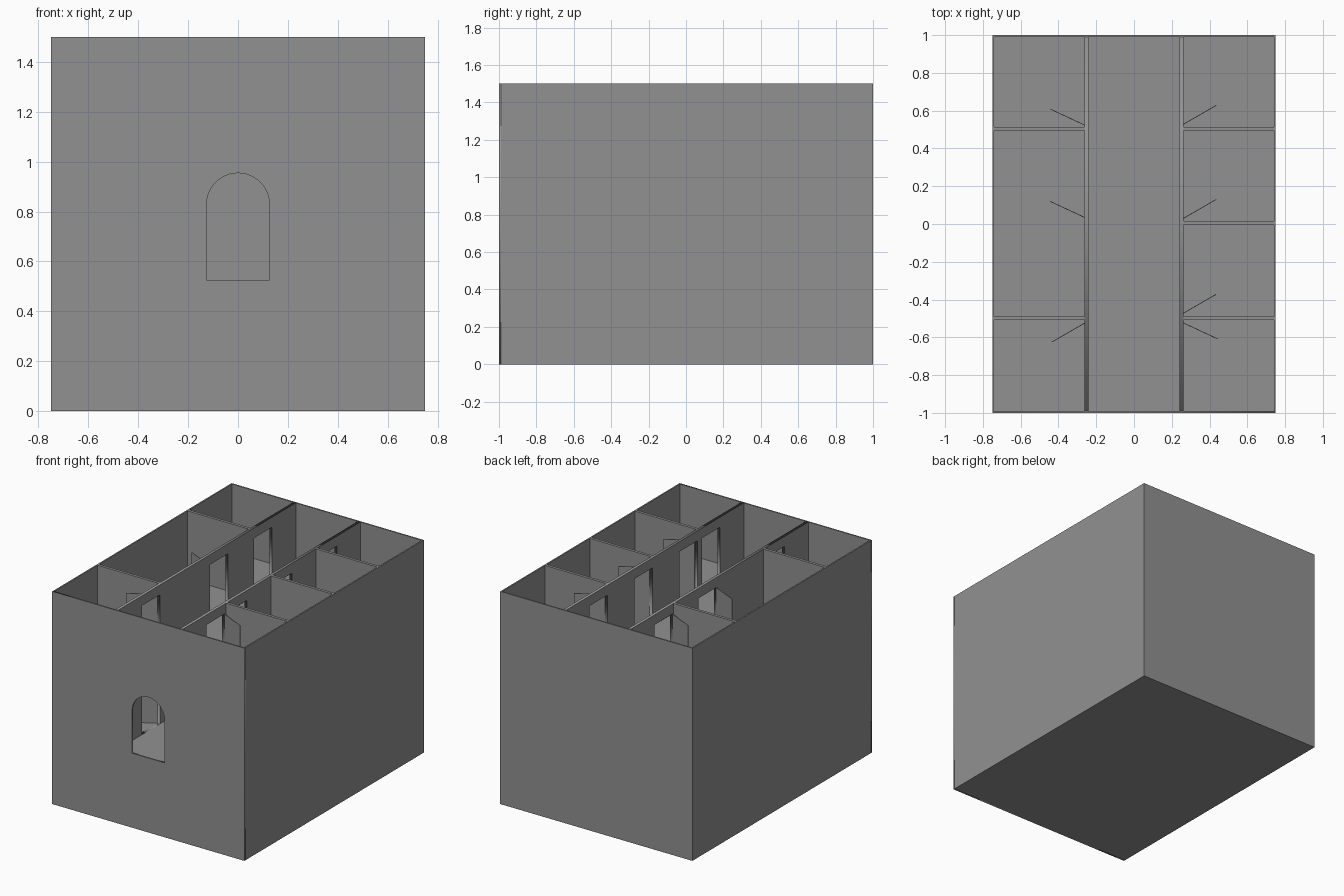
import bpy, math
from mathutils import Matrix

cube = bpy.data.objects.get("Cube")
if cube:
    bpy.data.objects.remove(cube, do_unlink=True)

# Single plaster colour
plaster = bpy.data.materials.new("grey_plaster")
plaster.use_nodes = True
GREY = (0.285, 0.283, 0.29, 1)
plaster.diffuse_color = GREY
plaster.node_tree.nodes["Principled BSDF"].inputs["Base Color"].default_value = GREY

HALF_X, HALF_Y, TOP = 0.75, 1.0, 1.5
OUTER, INNER = 0.01, 0.02          # wall thicknesses
STOREY, SLAB = 0.5, 0.02
CORRIDOR = 0.252                   # corridor wall centre line
DOOR_W, DOOR_H = 0.2, 0.41
FLOORS = [i * STOREY + SLAB for i in range(3)]


def finish(name, mesh):
    mesh.materials.clear()
    mesh.materials.append(plaster)
    obj = bpy.data.objects.new(name, mesh)
    bpy.context.collection.objects.link(obj)
    return obj


def box(name, x0, x1, y0, y1, z0, z1, matrix=Matrix()):
    corners = [(x, y, z) for x in (x0, x1) for y in (y0, y1) for z in (z0, z1)]
    faces = [(0, 1, 3, 2), (4, 6, 7, 5), (0, 4, 5, 1),
             (2, 3, 7, 6), (0, 2, 6, 4), (1, 5, 7, 3)]
    mesh = bpy.data.meshes.new(name)
    mesh.from_pydata([matrix @ Matrix.Translation(c).translation for c in corners], [], faces)
    return finish(name, mesh)


def rect(u0, u1, z0, z1):
    return [(u0, z0), (u1, z0), (u1, z1), (u0, z1)]


def panel(name, outlines, thickness, matrix):
    """Upright wall: first outline is the border, the others are openings."""
    curve = bpy.data.curves.new(name, "CURVE")
    curve.dimensions = "2D"
    curve.fill_mode = "BOTH"
    curve.extrude = thickness / 2
    for outline in outlines:
        spline = curve.splines.new("POLY")
        spline.points.add(len(outline) - 1)
        for point, (u, v) in zip(spline.points, outline):
            point.co = (u, v, 0, 1)
        spline.use_cyclic_u = True
    helper = bpy.data.objects.new(name + "_outline", curve)
    bpy.context.collection.objects.link(helper)
    bpy.context.view_layer.update()
    graph = bpy.context.evaluated_depsgraph_get()
    mesh = bpy.data.meshes.new_from_object(helper.evaluated_get(graph))
    bpy.data.objects.remove(helper, do_unlink=True)
    mesh.transform(matrix)
    return finish(name, mesh)


UPRIGHT = Matrix.Rotation(math.pi / 2, 4, "X")
LENGTHWISE = Matrix.Rotation(math.pi / 2, 4, "Z") @ UPRIGHT

# Front wall with arched entrance on the middle storey
radius, spring, sill = 0.126, 0.828, 0.525
arch = [(-radius, sill), (radius, sill)]
arch += [(radius * math.cos(math.pi * i / 24), spring + radius * math.sin(math.pi * i / 24))
         for i in range(25)]
panel("front_wall", [rect(-HALF_X, HALF_X, 0, TOP), arch], OUTER,
      Matrix.Translation((0, -HALF_Y + OUTER / 2, 0)) @ UPRIGHT)

# Remaining outer walls
box("back_wall", -HALF_X, HALF_X, HALF_Y - OUTER, HALF_Y, 0, TOP)
for side, label in ((1, "left"), (-1, "right")):
    x0, x1 = sorted((side * HALF_X, side * (HALF_X - OUTER)))
    box(label + "_outer_wall", x0, x1, -HALF_Y + OUTER, HALF_Y - OUTER, 0, TOP)

# Floor slabs
for i, z in enumerate(FLOORS):
    box(f"floor_slab_{i + 1}", -HALF_X + OUTER, HALF_X - OUTER,
        -HALF_Y + OUTER, HALF_Y - OUTER, z - SLAB, z)

# Per side: partition positions, and doors as (hinge y, direction along y, swing angle)
layout = {
    "left": (1, [0.504, 0.005, -0.499],
             [(0.528, 1, 30), (0.03, 1, 30), (-0.472, 1, 30), (-0.524, -1, 25)]),
    "right": (-1, [0.504, -0.499],
              [(0.524, 1, 25), (0.035, 1, 25), (-0.525, -1, 30)]),
}
for label, (side, partitions, doors) in layout.items():
    # Corridor wall with door openings on every storey
    outlines = [rect(-HALF_Y + OUTER, HALF_Y - OUTER, SLAB / 2, TOP)]
    for z in FLOORS:
        for hinge, way, angle in doors:
            y0, y1 = sorted((hinge, hinge + way * DOOR_W))
            outlines.append(rect(y0, y1, z, z + DOOR_H))
    panel(label + "_corridor_wall", outlines, INNER,
          Matrix.Translation((side * CORRIDOR, 0, 0)) @ LENGTHWISE)

    # Partitions between rooms
    x0, x1 = sorted((side * (CORRIDOR + INNER / 2), side * (HALF_X - OUTER)))
    for i, y in enumerate(partitions):
        box(f"{label}_partition_{i + 1}", x0, x1, y - INNER / 2, y + INNER / 2, SLAB / 2, TOP)

    # Open door leaves swung into the rooms
    for i, z in enumerate(FLOORS):
        for j, (hinge, way, angle) in enumerate(doors):
            direction = math.atan2(way * math.sin(math.radians(angle)),
                                   side * math.cos(math.radians(angle)))
            place = (Matrix.Translation((side * (CORRIDOR + INNER / 2), hinge, 0))
                     @ Matrix.Rotation(direction, 4, "Z"))
            box(f"{label}_door_{i + 1}_{j + 1}", 0, DOOR_W, -0.002, 0.002,
                z, z + DOOR_H, place)
